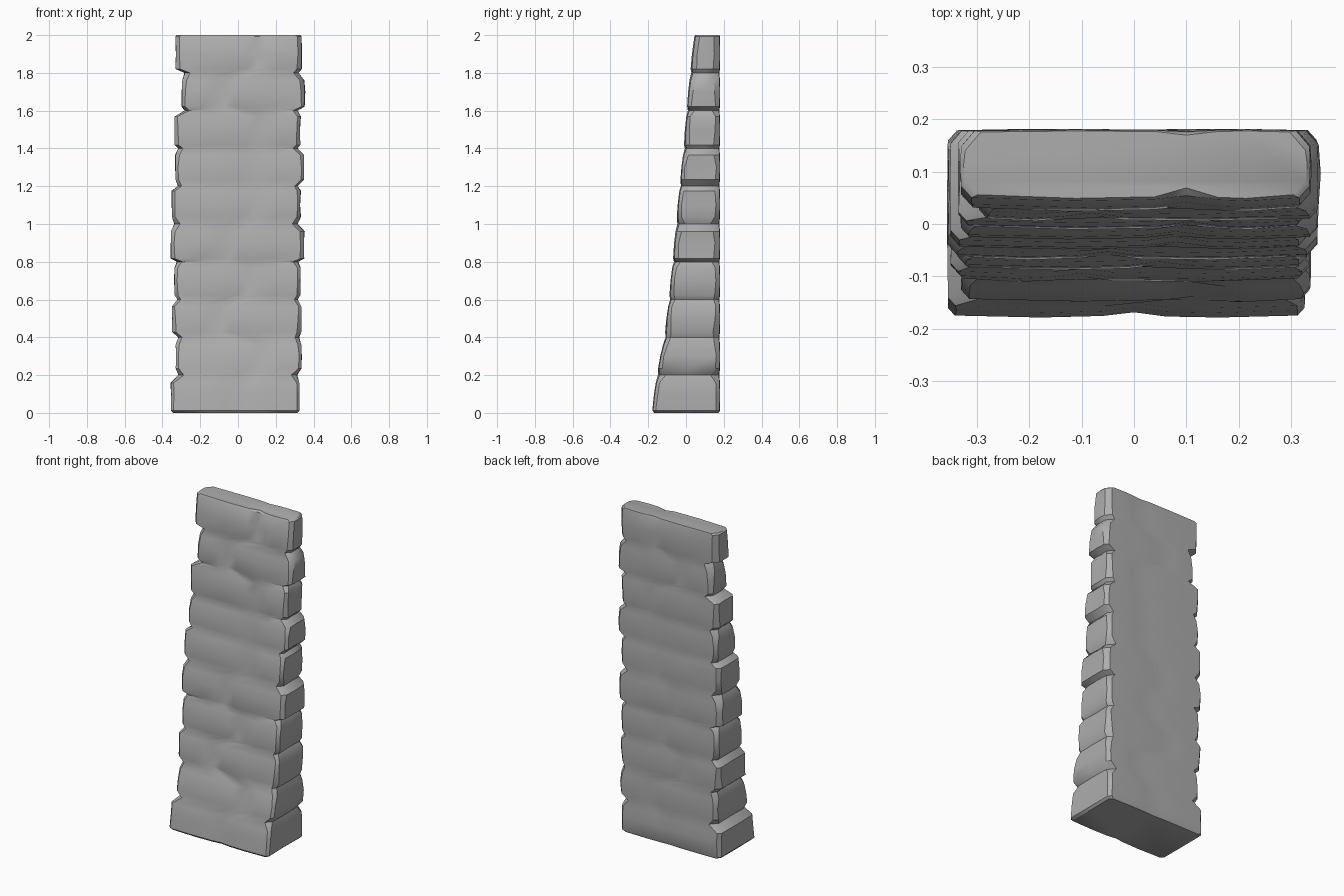
import bpy, bmesh, math, random

random.seed(4)
cube = bpy.data.objects.get("Cube")
if cube:
    bpy.data.objects.remove(cube)

# One grey stone colour
stone = bpy.data.materials.new("grey_stone")
stone.use_nodes = True
grey = (0.42, 0.42, 0.42, 1)
stone.diffuse_color = grey
stone.node_tree.nodes["Principled BSDF"].inputs["Base Color"].default_value = grey

# Ten courses from the ground up: right edge, left edge, vertical joint
COURSES = [(-.355, .325, 0), (-.33, .335, .12), (-.35, .335, -.1), (-.335, .33, .05),
           (-.355, .35, -.05), (-.35, .33, .08), (-.33, .35, .08), (-.335, .33, .11),
           (-.295, .35, -.08), (-.33, .335, .1)]
# Sloping front of the tapered wall, one depth for each joint line
FRONT = [-.18, -.155, -.114, -.09, -.07, -.052, -.033, -.012, .004, .022, .045]
BACK = .18
HEIGHT = .2


def front_at(z):
    i = min(int(z / HEIGHT), len(FRONT) - 2)
    t = z / HEIGHT - i
    return FRONT[i] * (1 - t) + FRONT[i + 1] * t


def jitter(amount):
    return random.uniform(-amount, amount)


def section(z, x0, x1, joint, inset=0.0, dent=0.01, chamfer=.018):
    """Chamfered cross-section with a shallow dent where two blocks meet."""
    y0, y1 = front_at(z) + inset, BACK - inset * .6
    c = chamfer + jitter(.006)
    mid = (y0 + y1) / 2
    front = [(x0 + c, y0 + c * .3), ((x0 + joint) / 2, y0), (joint - .06, y0 + .003),
             (joint, y0 + dent), (joint + .06, y0 + .002), ((x1 + joint) / 2, y0),
             (x1 - c, y0 + c * .3)]
    right = [(x1, y0 + c * 1.4), (x1 + jitter(.004), mid), (x1, y1 - c * 1.6)]
    back = [(x1 - c * 1.3, y1 - .002), ((x1 + joint) / 2, y1), (joint + .06, y1 - .001),
            (joint, y1 - dent * .4), (joint - .06, y1 - .001), ((x0 + joint) / 2, y1),
            (x0 + c * 1.3, y1 - .002)]
    left = [(x0, y1 - c * 1.6), (x0 + jitter(.004), mid), (x0, y0 + c * 1.4)]
    return [(x, y, z) for x, y in front + right + back + left]


# Stack the sections: narrow joint line, block bottom, block middle, block top
rings = []
for i, (x0, x1, joint) in enumerate(COURSES):
    z = i * HEIGHT
    if i == 0:
        rings.append(section(0, x0 + .012, x1 - .012, joint, .012))
    else:
        p0, p1, pj = COURSES[i - 1]
        rings.append(section(z, max(x0, p0) + .014, min(x1, p1) - .014,
                             (joint + pj) / 2, .006, .004, .024))
    low = .012 if i == 0 else random.uniform(.016, .04)
    high = random.uniform(.155, .182)
    rings.append(section(z + low, x0, x1, joint))
    rings.append(section(z + .1, x0 + jitter(.003), x1 + jitter(.003), joint, -.002))
    rings.append(section(z + (.192 if i == 9 else high), x0, x1, joint))
x0, x1, joint = COURSES[-1]
rings.append(section(2, x0 + .008, x1 - .008, joint, .004, .02))

# Skin the stack into one closed wall
bm = bmesh.new()
loops = [[bm.verts.new(p) for p in ring] for ring in rings]
for a, b in zip(loops, loops[1:]):
    for k in range(len(a)):
        n = (k + 1) % len(a)
        bm.faces.new((a[k], a[n], b[n], b[k]))
bm.faces.new(loops[0][::-1])
bm.faces.new(loops[-1])
bmesh.ops.recalc_face_normals(bm, faces=bm.faces)

mesh = bpy.data.meshes.new("stone_pillar")
bm.to_mesh(mesh)
bm.free()
mesh.materials.append(stone)
pillar = bpy.data.objects.new("stone_pillar", mesh)
bpy.context.collection.objects.link(pillar)
bpy.context.view_layer.objects.active = pillar
pillar.select_set(True)
bpy.ops.object.shade_smooth_by_angle(angle=math.radians(35))
